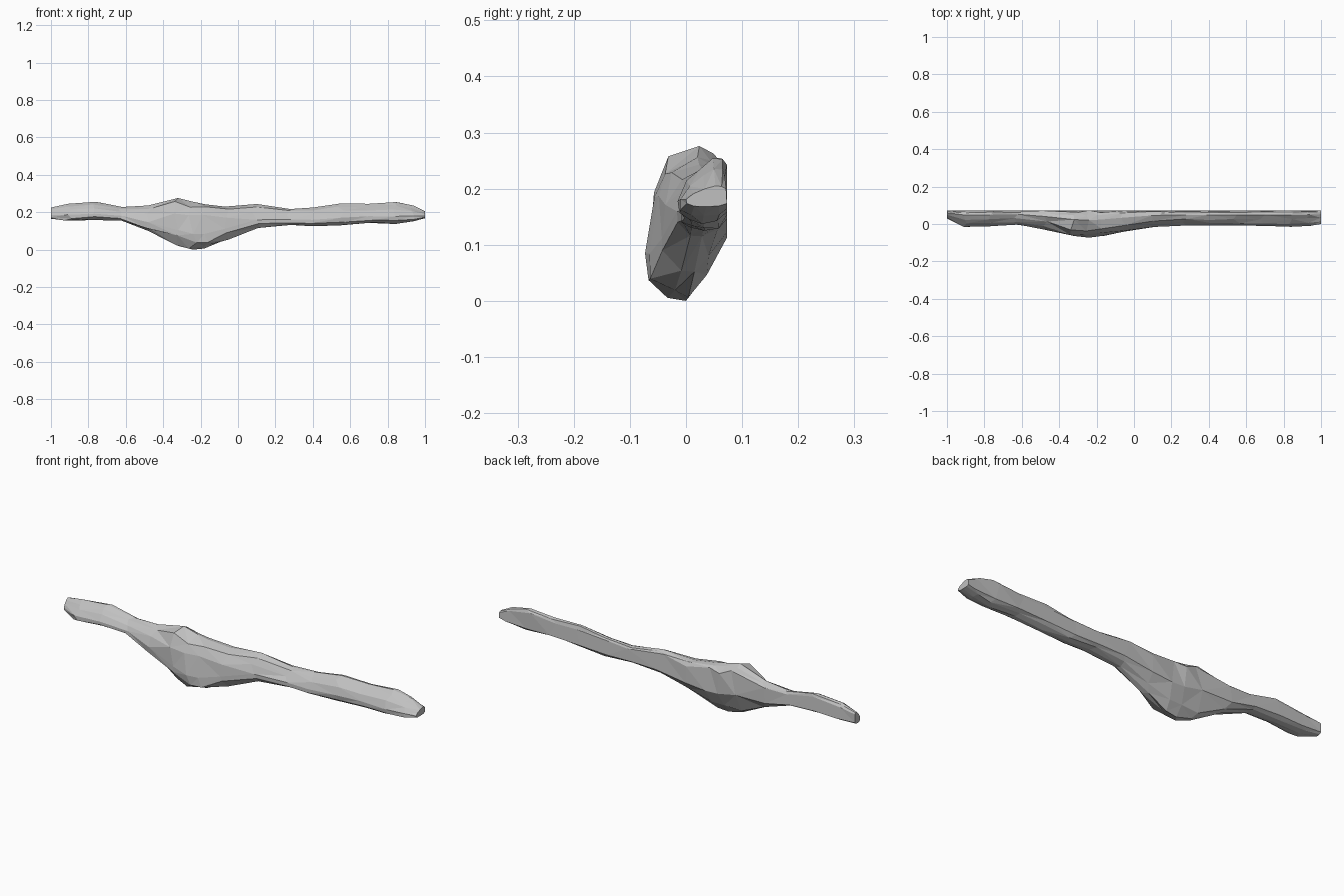
import bpy, bmesh, random
from mathutils import Vector

random.seed(4)
old = bpy.data.objects.get("Cube")
if old:
    bpy.data.objects.remove(old, do_unlink=True)

# Stone colour
stone = bpy.data.materials.new("grey stone")
stone.use_nodes = True
grey = (0.53, 0.53, 0.53, 1)
stone.diffuse_color = grey
bsdf = stone.node_tree.nodes["Principled BSDF"]
bsdf.inputs["Base Color"].default_value = grey
bsdf.inputs["Roughness"].default_value = 0.9

BACK = 0.073
# Stations along the ledge: x, bottom z, top z, front y
STATIONS = [
    (-1.0, .165, .225, .03), (-.91, .155, .245, -.015), (-.77, .158, .255, -.012),
    (-.62, .155, .228, -.003), (-.48, .1, .236, -.03), (-.32, .02, .276, -.064),
    (-.24, 0, .256, -.073), (-.18, .006, .243, -.065), (-.07, .052, .23, -.043),
    (.1, .115, .244, -.016), (.28, .132, .217, -.008), (.4, .125, .225, -.008),
    (.55, .13, .247, -.008), (.7, .143, .245, -.01), (.84, .137, .254, -.015),
    (.94, .152, .235, -.01), (1.0, .168, .205, 0),
]
# Cross-sections as fractions of depth and height: slim ledge and deep bulge
SLIM = [(.72, 1), (.87, .97), (.98, .85), (1, .15), (.8, .03), (.5, 0),
        (.2, .02), (.02, .15), (0, .35), (.18, .62), (.45, .85)]
BULGE = [(.64, 1), (.84, .98), (.96, .9), (1, .45), (.75, .13), (.5, 0),
         (.3, .03), (.05, .17), (0, .33), (.08, .72), (.27, .91)]

bm = bmesh.new()
rings = []
for i, (x, low, high, front) in enumerate(STATIONS):
    weight = min(1, max(0, (.15 - low) / .12))
    inner = 0 < i < len(STATIONS) - 1
    ring = []
    for k, (a, b) in enumerate(zip(SLIM, BULGE)):
        u, v = Vector(a).lerp(Vector(b), weight)
        # Chipped, uneven ridges; the silhouette points stay in place
        if inner and k not in (0, 3, 5, 8):
            u = min(1, max(0, u + random.uniform(-.05, .05)))
            v = min(.99, max(.01, v + random.uniform(-.05, .05)))
        shift = random.uniform(-.025, .025) if inner and k not in (0, 5, 8) else 0
        ring.append(bm.verts.new((x + shift, front + (BACK - front) * u,
                                  low + (high - low) * v)))
    rings.append(ring)

# Skin the stations and close both ends
for r, s in zip(rings, rings[1:]):
    for k in range(len(r)):
        n = (k + 1) % len(r)
        bm.faces.new((r[k], r[n], s[n], s[k]))
bm.faces.new(rings[0])
bm.faces.new(rings[-1])
bmesh.ops.triangulate(bm, faces=bm.faces[:])
bmesh.ops.recalc_face_normals(bm, faces=bm.faces[:])

mesh = bpy.data.meshes.new("rock_ledge")
bm.to_mesh(mesh)
bm.free()
mesh.materials.append(stone)
ledge = bpy.data.objects.new("rock_ledge", mesh)
bpy.context.collection.objects.link(ledge)
